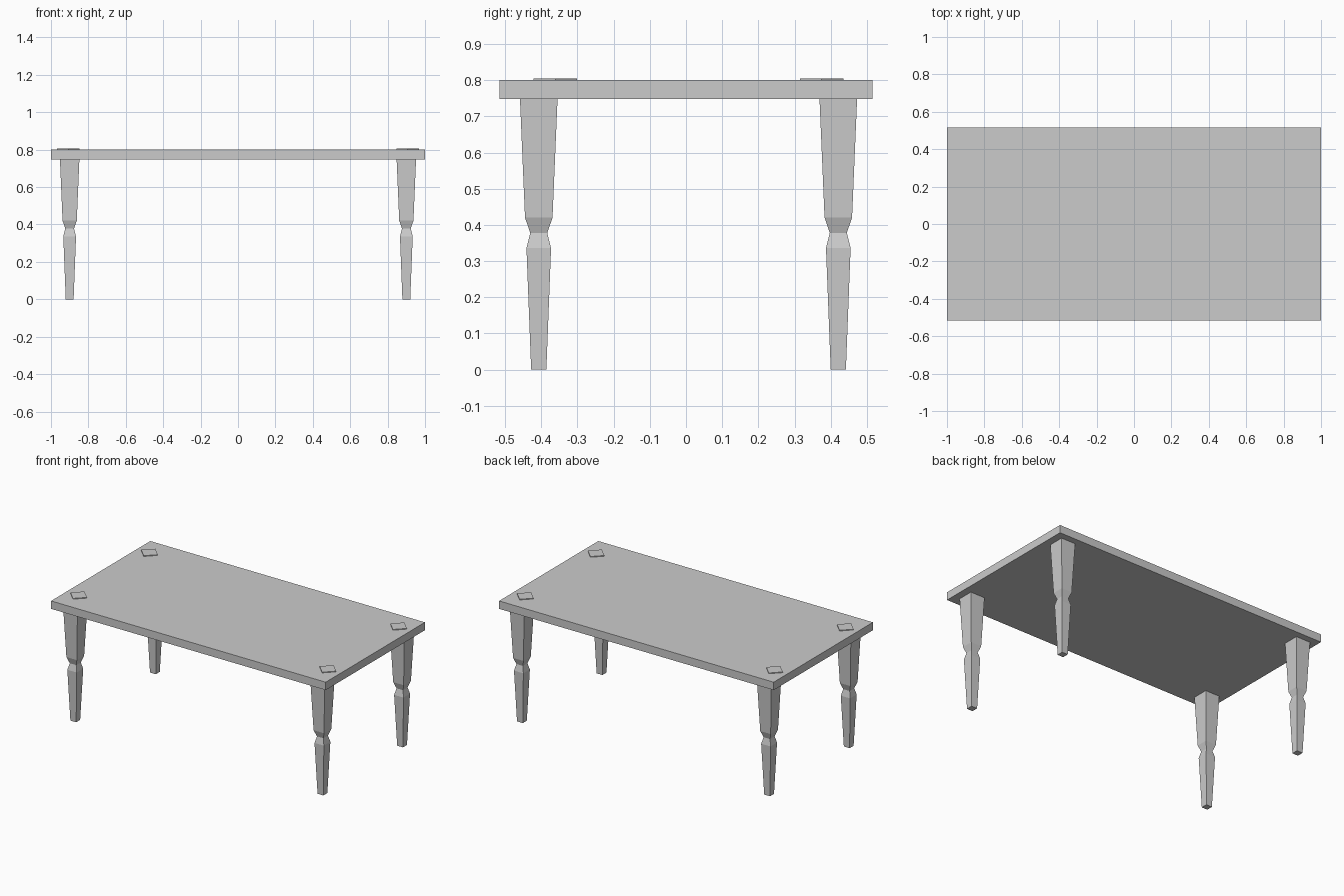
import bpy
import bmesh

cube = bpy.data.objects.get("Cube")
if cube:
    bpy.data.objects.remove(cube, do_unlink=True)

grey = bpy.data.materials.new("plain grey")
grey.use_nodes = True
GREY = (0.6, 0.6, 0.6, 1)
grey.diffuse_color = GREY
grey.node_tree.nodes["Principled BSDF"].inputs["Base Color"].default_value = GREY


def stack(name, location, rings):
    """Closed solid through a stack of four-cornered rings, each (z, corner points)."""
    bm = bmesh.new()
    loops = [[bm.verts.new((x, y, z)) for x, y in pts] for z, pts in rings]
    for low, high in zip(loops, loops[1:]):
        for i in range(4):
            j = (i + 1) % 4
            bm.faces.new((low[i], low[j], high[j], high[i]))
    bm.faces.new(loops[0][::-1])
    bm.faces.new(loops[-1])
    mesh = bpy.data.meshes.new(name)
    bm.to_mesh(mesh)
    bm.free()
    mesh.materials.append(grey)
    obj = bpy.data.objects.new(name, mesh)
    obj.location = location
    bpy.context.collection.objects.link(obj)
    return obj


def rect(hx, hy):
    return [(-hx, -hy), (hx, -hy), (hx, hy), (-hx, hy)]


def diamond(r):
    return [(0, -r), (r, 0), (0, r), (-r, 0)]


# Tabletop slab
TOP = 0.8
stack("tabletop", (0, 0, 0), [(z, rect(1, 0.516)) for z in (0.748, TOP)])

# Square tapered leg with a pinched waist: (height, half width)
LEG = [(0, 0.021), (0.336, 0.034), (0.378, 0.0235), (0.42, 0.038), (0.75, 0.052)]

for side, x in (("right", -0.9), ("left", 0.9)):
    for end, leg_y, plate_y in (("front", -0.407, -0.361), ("back", 0.421, 0.375)):
        stack(f"{end}_{side}_leg", (x, leg_y, 0), [(z, rect(w, w)) for z, w in LEG])
        # Thin diamond plate on the tabletop above the leg
        plate_x = x * 1.008
        stack(f"{end}_{side}_plate", (plate_x, plate_y, 0),
              [(z, diamond(0.06)) for z in (TOP - 0.003, TOP + 0.005)])
